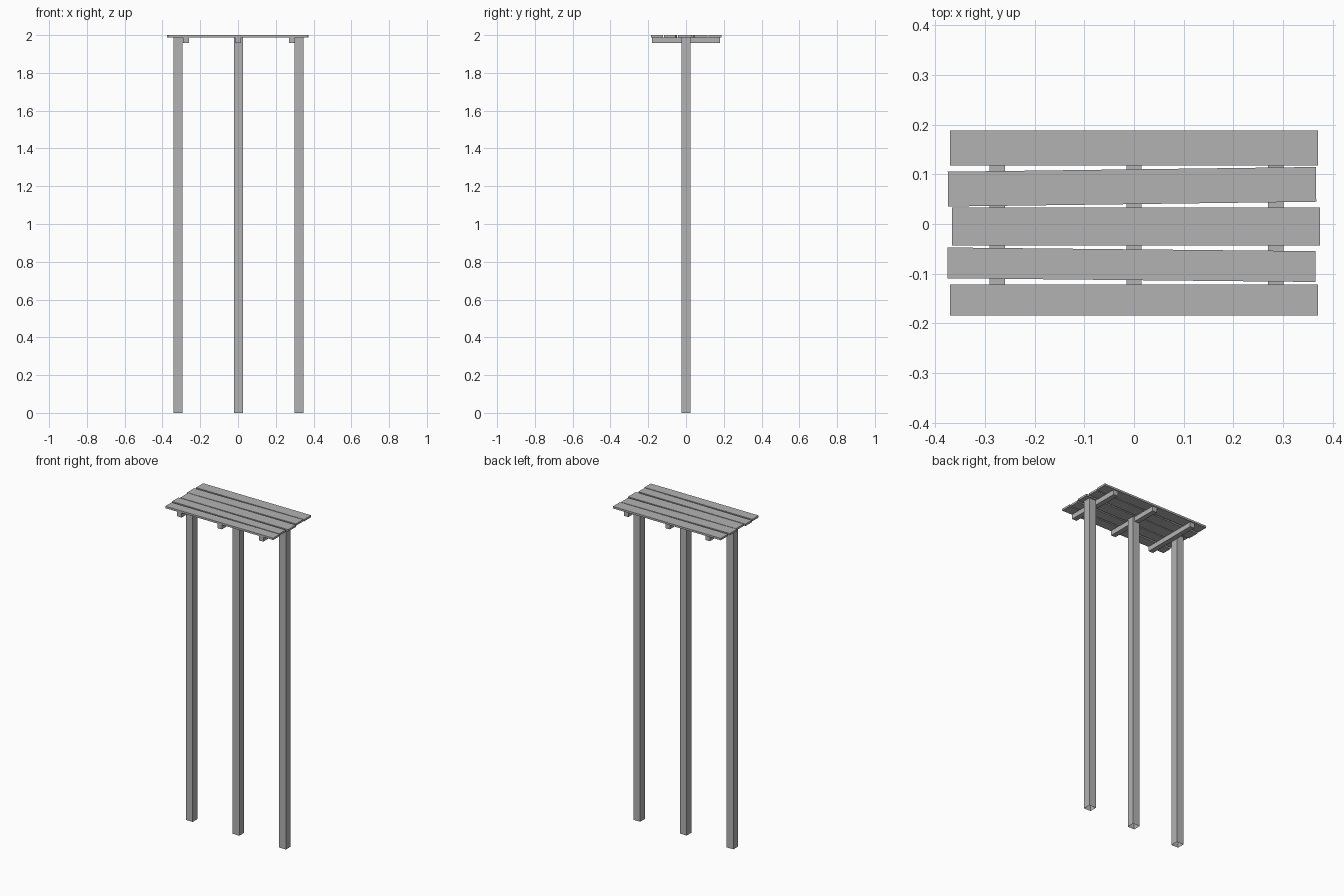
import bpy, bmesh
from mathutils import Matrix, Vector

if "Cube" in bpy.data.objects:
    bpy.data.objects.remove(bpy.data.objects["Cube"], do_unlink=True)

grey = bpy.data.materials.new("plain_grey")
grey.use_nodes = True
colour = (0.45, 0.45, 0.45, 1)
grey.diffuse_color = colour
grey.node_tree.nodes["Principled BSDF"].inputs["Base Color"].default_value = colour


def box(name, centre, size, turn=0, open_bottom=False):
    """Box with real dimensions, turned about z, optionally without a base."""
    bm = bmesh.new()
    bmesh.ops.create_cube(bm, size=1)
    bmesh.ops.scale(bm, vec=Vector(size), verts=bm.verts)
    if open_bottom:
        base = [f for f in bm.faces if f.normal.z < -0.9]
        bmesh.ops.delete(bm, geom=base, context="FACES_ONLY")
    mesh = bpy.data.meshes.new(name)
    bm.to_mesh(mesh)
    bm.free()
    mesh.materials.append(grey)
    obj = bpy.data.objects.new(name, mesh)
    obj.matrix_world = Matrix.Translation(centre) @ Matrix.Rotation(turn, 4, "Z")
    bpy.context.collection.objects.link(obj)
    return obj


SLAT_BASE, TOP = 1.988, 2.0

# Row of three hollow-ended posts
for side, x in (("right", -0.318), ("middle", 0.002), ("left", 0.322)):
    box(f"{side}_post", (x, 0, SLAT_BASE / 2), (0.047, 0.047, SLAT_BASE),
        open_bottom=True)

# Cross beams under the slats
for side, x in (("right", -0.275), ("middle", 0.0), ("left", 0.285)):
    box(f"{side}_cross_beam", (x, 0, 1.973), (0.031, 0.362, 0.03))

# Uneven top slats, front to back: x, y, width, turn
slats = [
    (0, -0.153, 0.062, 0),
    (-0.005, -0.082, 0.062, -0.01),
    (0.004, -0.005, 0.076, 0),
    (-0.004, 0.075, 0.07, 0.013),
    (0, 0.153, 0.07, 0),
]
for i, (x, y, width, turn) in enumerate(slats, 1):
    box(f"top_slat_{i}", (x, y, (SLAT_BASE + TOP) / 2),
        (0.741, width, TOP - SLAT_BASE), turn)
